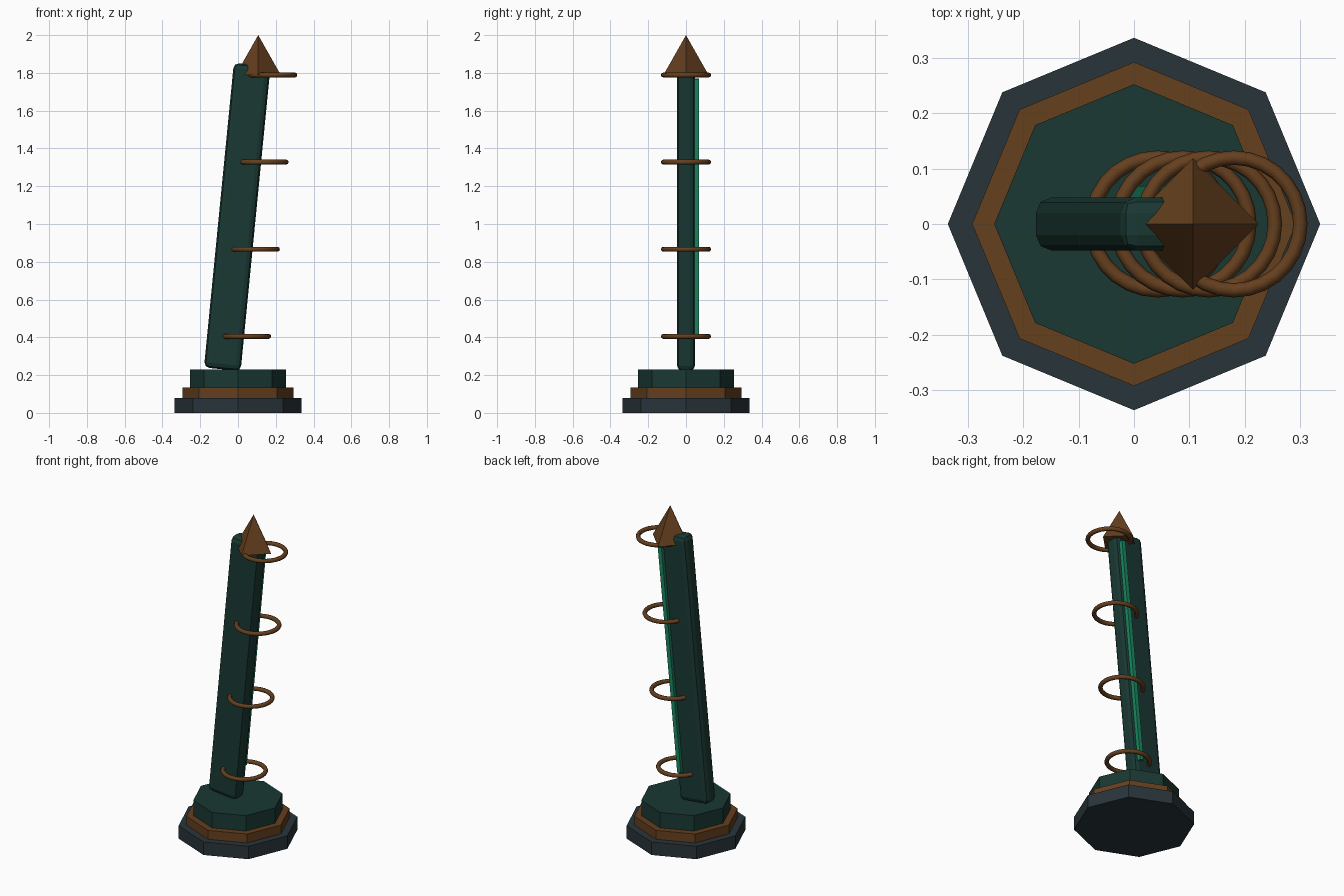
import bpy
import math
from mathutils import Vector

if "Cube" in bpy.data.objects:
    bpy.data.objects.remove(bpy.data.objects["Cube"])

LEAN = math.radians(5.6)
SLAB_CENTRE = Vector((-0.004, 0, 1.037))


def material(name, rgb):
    m = bpy.data.materials.new(name)
    m.diffuse_color = (*rgb, 1)
    m.use_nodes = True
    m.node_tree.nodes["Principled BSDF"].inputs["Base Color"].default_value = m.diffuse_color
    return m


teal = material("dark_teal", (0.01, 0.04, 0.033))
bronze = material("bronze", (0.13, 0.05, 0.013))
slate = material("slate", (0.022, 0.035, 0.042))
green = material("bright_green", (0.01, 0.25, 0.12))


def finish(name, mat):
    ob = bpy.context.object
    ob.name = name
    ob.data.materials.append(mat)
    return ob


def octagon_tier(name, radius, z0, z1, mat):
    bpy.ops.mesh.primitive_cylinder_add(vertices=8, radius=radius, depth=z1 - z0,
                                        location=(0, 0, (z0 + z1) / 2))
    return finish(name, mat)


def leaning_box(name, size, offset, mat, bevel=0, segments=1):
    """Box placed in the leaning frame of the slab."""
    x, y, z = offset
    c, s = math.cos(LEAN), math.sin(LEAN)
    loc = SLAB_CENTRE + Vector((x * c + z * s, y, z * c - x * s))
    bpy.ops.mesh.primitive_cube_add(size=1, location=loc, rotation=(0, LEAN, 0))
    ob = finish(name, mat)
    ob.scale = size
    bpy.ops.object.transform_apply(location=False, rotation=False, scale=True)
    if bevel:
        mod = ob.modifiers.new("bevel", "BEVEL")
        mod.width = bevel
        mod.segments = segments
    return ob


# stepped octagonal base
octagon_tier("base_lower", 0.337, 0, 0.08, slate)
octagon_tier("base_middle", 0.293, 0.08, 0.135, bronze)
octagon_tier("base_upper", 0.253, 0.135, 0.23, teal)

# leaning slab with a raised strip on its back
leaning_box("slab", (0.195, 0.096, 1.62), (0, 0, 0), teal, 0.028, 2)
leaning_box("back_strip", (0.025, 0.027, 1.37), (0.065, 0.0555, 0.057), green)

# level rings threaded through the slab
for i in range(4):
    bpy.ops.mesh.primitive_torus_add(major_radius=0.12, minor_radius=0.013,
                                     major_segments=28, minor_segments=8,
                                     location=(0.043 + 0.046 * i, 0, 0.405 + 0.4613 * i))
    finish(f"ring_{i + 1}", bronze)
    bpy.ops.object.shade_smooth_by_angle(angle=math.radians(50))

# four-sided pyramid tip
bpy.ops.mesh.primitive_cone_add(vertices=4, radius1=0.119, radius2=0, depth=0.21,
                                location=(0.107, 0, 1.895))
finish("tip", bronze)
